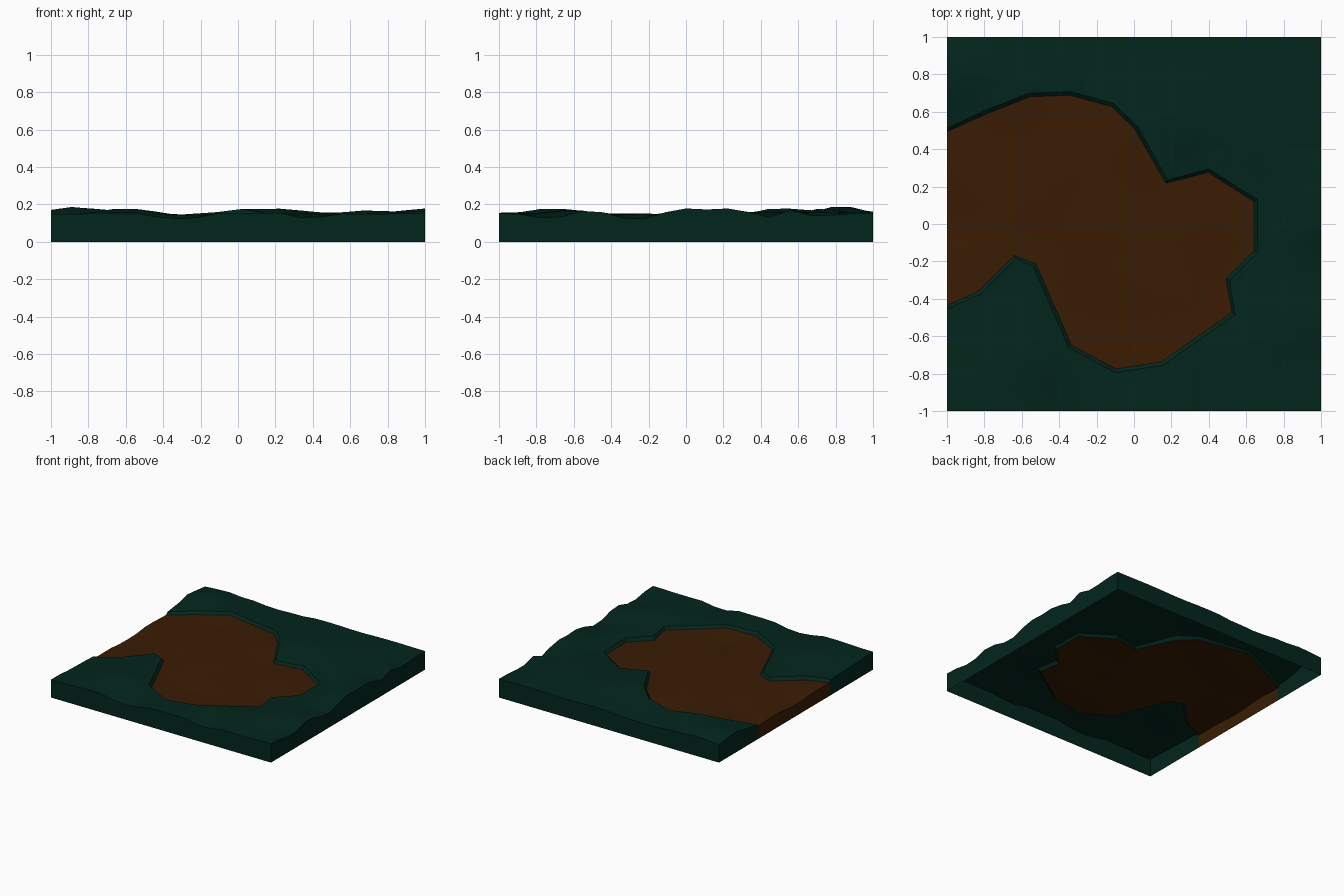
import bpy, bmesh
from mathutils import Vector
from mathutils.geometry import delaunay_2d_cdt

if "Cube" in bpy.data.objects:
    bpy.data.objects.remove(bpy.data.objects["Cube"])

# Edge of the grass around the bare earth (both ends lie on the left side)
RIM = [(-1, .512), (-.8, .605), (-.56, .70), (-.34, .708), (-.11, .645), (.02, .52),
       (.18, .235), (.40, .295), (.66, .13), (.66, -.15), (.51, -.30), (.54, -.485),
       (.155, -.755), (-.10, -.795), (-.35, -.66), (-.54, -.225), (-.63, -.185),
       (-.82, -.375), (-1, -.455)]

# Height control points (x, y, z)
GRASS = [(-1, -1, .147), (-.6, -1, .155), (-.33, -1, .123), (0, -1, .155), (.2, -1, .155),
         (.38, -1, .128), (.55, -1, .15), (1, -1, .153), (1, -.73, .128), (1, -.55, .165),
         (1, -.25, .122), (1, 0, .178), (1, .25, .178), (1, .43, .13), (1, .55, .17),
         (1, .7, .14), (1, 1, .153), (.7, 1, .155), (.4, 1, .15), (.1, 1, .155),
         (-.2, 1, .14), (-.35, 1, .135), (-.6, 1, .15), (-1, 1, .148), (-.87, .83, .188),
         (-.25, .8, .145), (.2, .5, .178), (.7, .45, .162), (.8, -.1, .152), (.7, .75, .16),
         (.7, -.6, .168), (.12, -.83, .155), (-.25, -.8, .14), (-.6, -.72, .178),
         (-1, -.65, .135), (-.62, -.25, .15), (.02, .53, .175), (-1, .52, .126),
         (-.56, .71, .175), (-.34, .71, .143), (.4, .3, .135), (.66, .13, .132),
         (.66, -.15, .138), (.53, -.4, .137), (-1, -.46, .128), (-.8, .61, .152),
         (.18, .24, .148)]
DIRT = [(-1, .49, .108), (-1, 0, .097), (-1, -.43, .108), (-.8, .58, .13), (-.57, .68, .155),
        (-.35, .69, .125), (0, .5, .147), (.17, .21, .13), (.39, .27, .113), (.64, 0, .112),
        (.5, -.3, .112), (.52, -.47, .117), (.14, -.73, .137), (-.1, -.77, .12),
        (-.33, -.65, .12), (-.53, -.22, .128), (-.6, .14, .138), (-.38, .3, .148),
        (-.75, .4, .125), (-.2, 0, .143), (-.6, -.1, .128), (.3, 0, .132), (-.05, -.38, .138),
        (.15, -.36, .135), (0, -.52, .112), (-.15, -.5, .118)]


def height(controls, p):
    total = weight = 0
    for x, y, z in controls:
        w = 1 / (((p.x - x) ** 2 + (p.y - y) ** 2) ** 1.5 + 1e-5)
        total += w * z
        weight += w
    return total / weight


def inside(poly, p):
    hit = False
    for a, b in zip(poly, poly[1:] + poly[:1]):
        if (a.y > p.y) != (b.y > p.y) and p.x < a.x + (p.y - a.y) / (b.y - a.y) * (b.x - a.x):
            hit = not hit
    return hit


def seg_dist(p, a, b):
    d = b - a
    t = max(0, min(1, (p - a).dot(d) / d.length_squared))
    return (p - a - d * t).length


def material(name, rgb):
    m = bpy.data.materials.new(name)
    m.diffuse_color = (*rgb, 1)
    m.use_nodes = True
    m.node_tree.nodes["Principled BSDF"].inputs["Base Color"].default_value = m.diffuse_color
    return m


# Upper and lower lines of the little bank round the earth
outer = [Vector(p) for p in RIM]
inner = []
for i, p in enumerate(outer):
    t = (outer[min(i + 1, len(outer) - 1)] - outer[max(i - 1, 0)]).normalized()
    q = p + Vector((t.y, -t.x)) * .02
    inner.append(Vector((-1, q.y)) if abs(p.x) == 1 else q)

# Points of the ground: two rim lines plus a loose grid
verts = outer + inner
low = [False] * len(outer) + [True] * len(inner)
n = len(outer)
edges = [(i + k, i + k + 1) for k in (0, n) for i in range(n - 1)]
STEPS = 18
for i in range(STEPS + 1):
    for j in range(STEPS + 1):
        p = Vector((-1 + 2 * i / STEPS, -1 + 2 * j / STEPS))
        if min(seg_dist(p, a, b) for a, b in zip(outer, outer[1:])) > .055:
            verts.append(p)
            low.append(inside(outer, p))
points, _, faces, origin, _, _ = delaunay_2d_cdt(verts, edges, [], 0, 1e-6)
ground = [Vector((p.x, p.y, height(DIRT if low[o[0]] else GRASS, p)))
          for p, o in zip(points, origin)]


# One part: its share of the ground plus the skirt under the tile's edge
def build(name, tris, mat):
    bm = bmesh.new()
    made = {}
    for tri in tris:
        for k in tri:
            if k not in made:
                made[k] = bm.verts.new(ground[k])
        f = bm.faces.new([made[k] for k in tri])
        f.normal_update()
        if f.normal.z < 0:
            f.normal_flip()
    side = [e for e in bm.edges if e.is_boundary and any(
        all(abs(v.co[a] - s) < 1e-4 for v in e.verts) for a in (0, 1) for s in (-1, 1))]
    new = bmesh.ops.extrude_edge_only(bm, edges=side)["geom"]
    for v in new:
        if isinstance(v, bmesh.types.BMVert):
            v.co.z = 0
    bm.normal_update()
    for f in bm.faces:          # skirt faces outward
        if abs(f.normal.z) < .01 and f.normal.dot(f.calc_center_median()) < 0:
            f.normal_flip()
    me = bpy.data.meshes.new(name)
    bm.to_mesh(me)
    bm.free()
    ob = bpy.data.objects.new(name, me)
    bpy.context.collection.objects.link(ob)
    me.materials.append(mat)
    bpy.context.view_layer.objects.active = ob
    ob.select_set(True)
    bpy.ops.object.shade_smooth_by_angle(angle=.5)
    ob.select_set(False)


earth, grass = [], []
for f in faces:
    c = sum((points[k] for k in f), Vector((0, 0))) / len(f)
    (earth if inside(inner, c) else grass).append(f)
build("grass_ground", grass, material("dark green", (.0008, .019, .0115)))
build("bare_earth", earth, material("earth brown", (.041, .0115, .001)))
